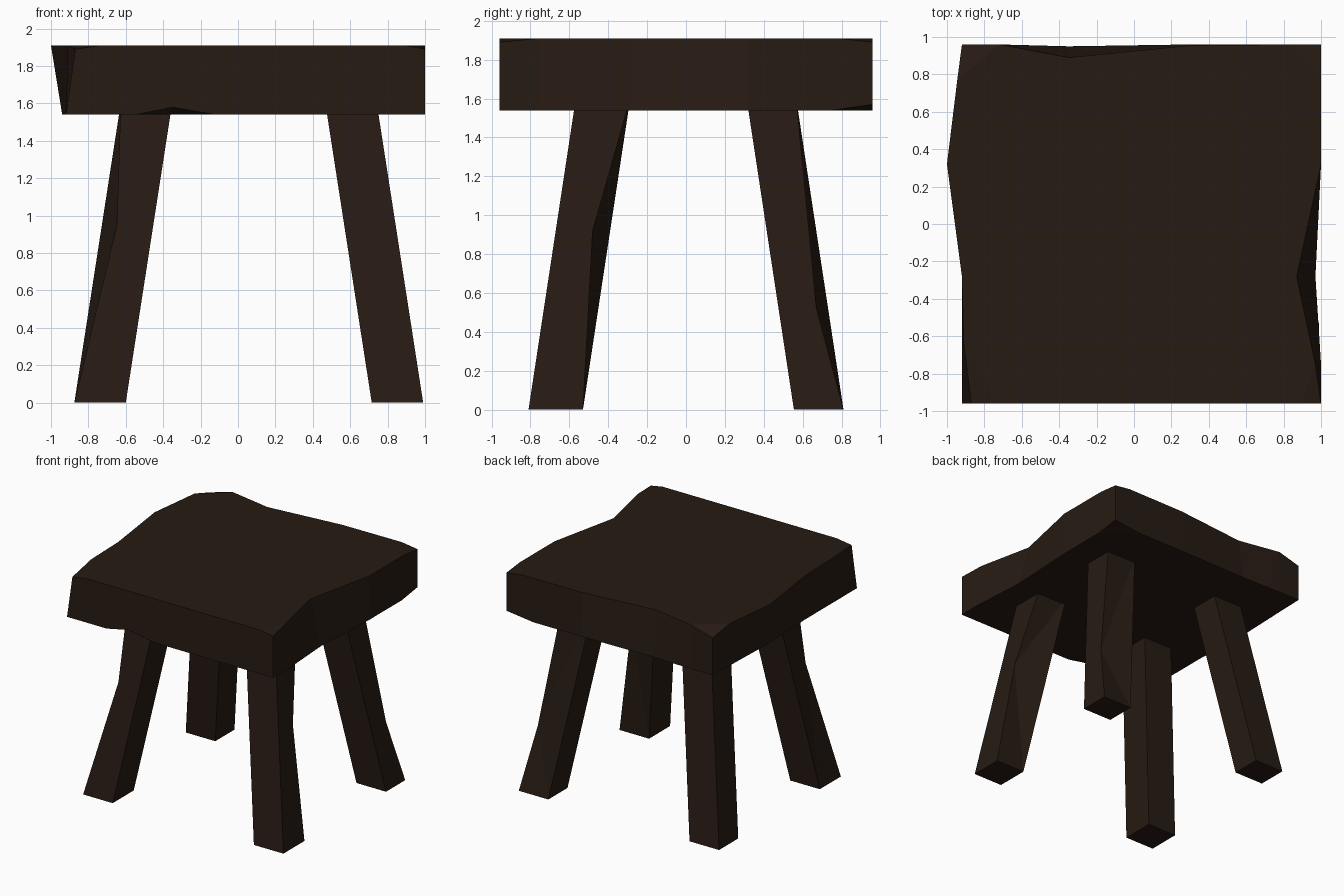
import bpy, bmesh

if "Cube" in bpy.data.objects:
    bpy.data.objects.remove(bpy.data.objects["Cube"])

TOP, BOTTOM = 1.91, 1.54

wood = bpy.data.materials.new("dark_wood")
wood.diffuse_color = (0.02, 0.011, 0.0065, 1)
wood.use_nodes = True
wood.node_tree.nodes["Principled BSDF"].inputs["Base Color"].default_value = wood.diffuse_color


def finish(name, bm):
    bmesh.ops.recalc_face_normals(bm, faces=bm.faces)
    mesh = bpy.data.meshes.new(name)
    bm.to_mesh(mesh)
    bm.free()
    mesh.materials.append(wood)
    obj = bpy.data.objects.new(name, mesh)
    bpy.context.collection.objects.link(obj)
    return obj


def cap(bm, ring, level, inner):
    """Flat cap through the points at level; chipped points get facets."""
    flat = []
    n = len(ring)
    for i, v in enumerate(ring):
        before, after = ring[i - 1], ring[(i + 1) % n]
        if abs(v.co.z - level) < 1e-4:
            flat.append(v)
        elif i in inner:
            p = bm.verts.new((*inner[i], level))
            flat.append(p)
            bm.faces.new((before, v, p))
            bm.faces.new((v, after, p))
        else:
            bm.faces.new((before, v, after))
    bm.faces.new(flat)


# Seat: rough-hewn outline, (top x, top y, bottom x, bottom y), anticlockwise
outline = [
    (-.87, -.96, -.92, -.96), (-.73, -.96, -.55, -.96), (-.35, -.96, -.35, -.955),
    (-.12, -.96, -.12, -.96), (.89, -.96, .89, -.96), (1, -.96, 1, -.96),
    (.97, -.75, 1, -.75), (.87, -.28, .97, -.28), (1, .32, 1, .32),
    (1, .78, 1, .75), (1, .96, 1, .96), (.85, .96, .75, .96),
    (.30, .955, .30, .96), (-.35, .89, -.35, .95), (-.72, .96, -.72, .96),
    (-.92, .96, -.92, .96), (-.945, .77, -.925, .77), (-1, .32, -.94, .32),
    (-.92, -.28, -.92, -.28), (-.91, -.65, -.92, -.65),
]
top_chips = {0: 1.89, 5: 1.89, 10: 1.89, 15: 1.855}
bottom_chips = {2: 1.58, 10: 1.57}

bm = bmesh.new()
upper = [bm.verts.new((p[0], p[1], top_chips.get(i, TOP))) for i, p in enumerate(outline)]
lower = [bm.verts.new((p[2], p[3], bottom_chips.get(i, BOTTOM))) for i, p in enumerate(outline)]
for i in range(len(outline)):
    j = (i + 1) % len(outline)
    bm.faces.new((lower[i], lower[j], upper[j], upper[i]))
cap(bm, upper, TOP, {})
cap(bm, lower, BOTTOM, {2: (-.35, -.86)})
finish("seat", bm)


# Legs: splayed square posts, each with one edge dented at a given height
def leg(name, x0, x1, y0, y1, lean_x, lean_y, chip_corner=None, chip_z=0.9, dent=(0, 0)):
    corners = [(x0, y0), (x1, y0), (x1, y1), (x0, y1)]
    height = 1.6
    bm = bmesh.new()

    def at(c, z):
        return (c[0] + lean_x * z, c[1] + lean_y * z, z)

    foot = [bm.verts.new(at(c, 0)) for c in corners]
    head = [bm.verts.new(at(c, height)) for c in corners]
    bm.faces.new(foot)
    bm.faces.new(head)
    mid = None
    if chip_corner is not None:
        x, y, z = at(corners[chip_corner], chip_z)
        mid = bm.verts.new((x + dent[0], y + dent[1], z))
    for i in range(4):
        j = (i + 1) % 4
        if i == chip_corner:
            tris = [(foot[i], foot[j], mid), (mid, foot[j], head[j]), (mid, head[j], head[i])]
        elif j == chip_corner:
            tris = [(foot[i], foot[j], mid), (foot[i], mid, head[i]), (head[i], mid, head[j])]
        else:
            tris = [(foot[i], foot[j], head[j], head[i])]
        for t in tris:
            bm.faces.new(t)
    finish(name, bm)


L, S = 0.155, 0.152
leg("front_left_leg", -.875, -.60, -.81, -.53, L, S, 0, .95, (.08, 0))
leg("front_right_leg", .715, .99, -.81, -.53, -L, S, 2, .92, (0, -.09))
leg("back_right_leg", .715, .99, .555, .81, -L, -S, 2, .52, (0, -.06))
leg("back_left_leg", -.875, -.60, .555, .81, L, -S)
